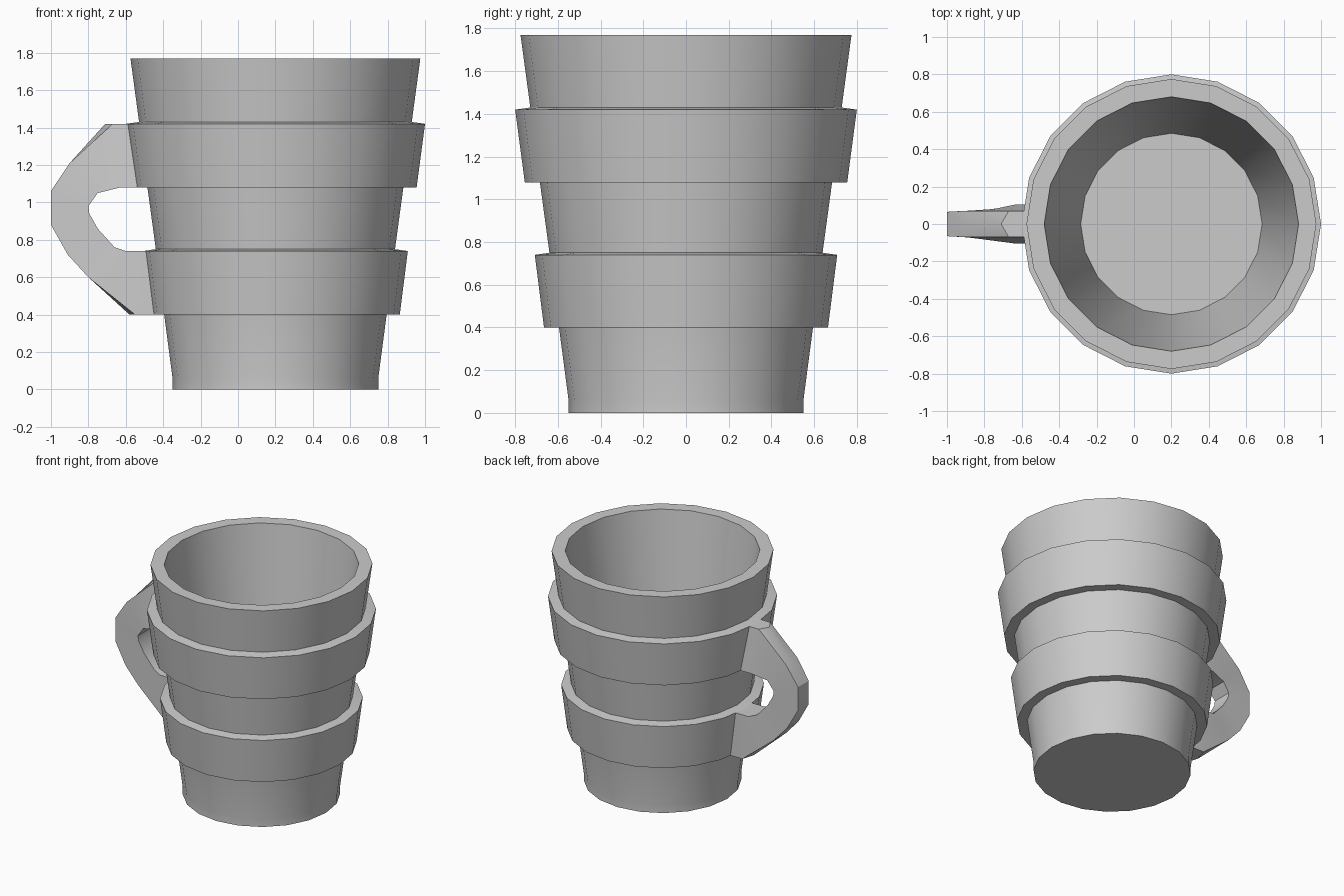
import bpy
import bmesh
from math import cos, sin, radians, pi

cube = bpy.data.objects.get("Cube")
if cube:
    bpy.data.objects.remove(cube, do_unlink=True)

SIDES = 20
CENTRE_X = 0.2

grey = bpy.data.materials.new("plain grey")
grey.use_nodes = True
colour = (0.6, 0.6, 0.6, 1)
grey.diffuse_color = colour
grey.node_tree.nodes["Principled BSDF"].inputs["Base Color"].default_value = colour


def finish(bm, name):
    bmesh.ops.recalc_face_normals(bm, faces=bm.faces)
    mesh = bpy.data.meshes.new(name)
    bm.to_mesh(mesh)
    bm.free()
    mesh.materials.append(grey)
    obj = bpy.data.objects.new(name, mesh)
    bpy.context.collection.objects.link(obj)
    bpy.ops.object.select_all(action="DESELECT")
    obj.select_set(True)
    bpy.context.view_layer.objects.active = obj
    bpy.ops.object.shade_smooth_by_angle(angle=radians(30))
    return obj


def loft(rings, name):
    """Skin a list of equal point rings and cap both ends."""
    bm = bmesh.new()
    loops = [[bm.verts.new(p) for p in ring] for ring in rings]
    for a, b in zip(loops, loops[1:]):
        for i in range(len(a)):
            j = (i + 1) % len(a)
            bm.faces.new((a[i], a[j], b[j], b[i]))
    bm.faces.new(loops[0])
    bm.faces.new(loops[-1])
    return finish(bm, name)


def circle(radius, z):
    return [(CENTRE_X + radius * cos(2 * pi * i / SIDES),
             radius * sin(2 * pi * i / SIDES), z) for i in range(SIDES)]


def wall(z):
    return 0.55 + 0.1316 * (z - 0.06)


# Mug body: foot, tapered wall with two raised bands, rim and hollow inside
profile = [(0.55, 0), (0.55, 0.06)]
for low, high, r_low, r_high in ((0.40, 0.74, 0.665, 0.708),
                                 (1.08, 1.42, 0.755, 0.80)):
    profile += [(wall(low), low), (r_low, low), (r_high, high),
                (wall(high), high + 0.01)]
profile += [(0.775, 1.77), (0.68, 1.77), (0.485, 0.2)]
loft([circle(r, z) for r, z in profile], "mug_body")

# Handle: outer x, z, inner x, z, outer and inner half width, ridge
sections = [
    (-0.50, 1.42, -0.45, 1.08, 0.07, 0.105, 0),
    (-0.67, 1.42, -0.63, 1.08, 0.07, 0.105, 0.04),
    (-0.90, 1.21, -0.75, 1.05, 0.07, 0.08, 0),
    (-1.00, 1.06, -0.80, 0.98, 0.065, 0.075, 0),
    (-1.00, 0.88, -0.795, 0.94, 0.065, 0.075, 0),
    (-0.91, 0.72, -0.75, 0.86, 0.07, 0.075, 0),
    (-0.80, 0.60, -0.66, 0.76, 0.075, 0.08, 0),
    (-0.55, 0.40, -0.60, 0.74, 0.10, 0.10, 0.03),
    (-0.42, 0.40, -0.45, 0.74, 0.10, 0.10, 0),
]
rings = []
for ox, oz, ix, iz, wide_out, wide_in, ridge in sections:
    rings.append([(ox - ridge, 0, oz), (ox, wide_out, oz), (ix, wide_in, iz),
                  (ix, -wide_in, iz), (ox, -wide_out, oz)])
loft(rings, "handle")
